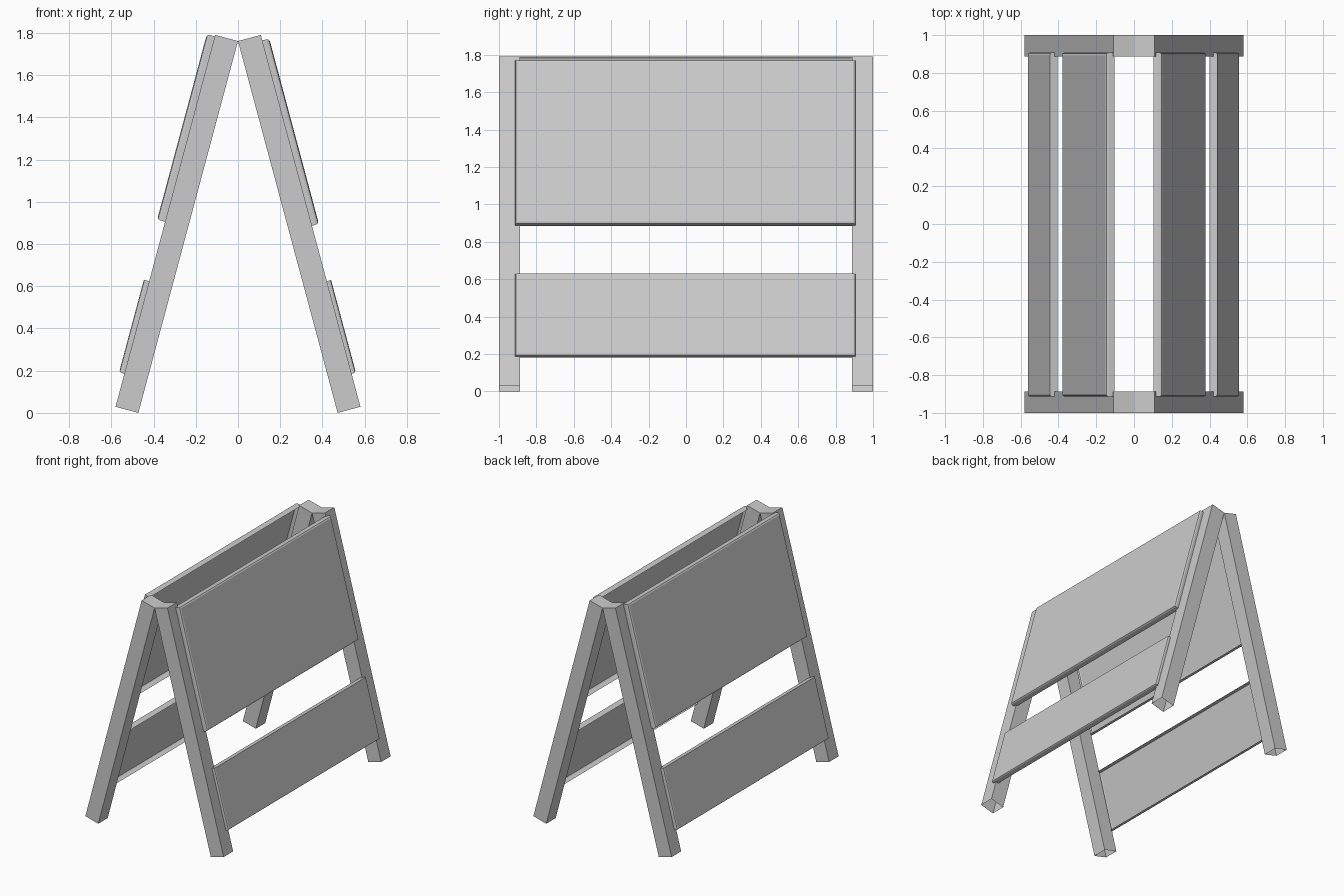
import bpy, bmesh, math
from mathutils import Vector

if "Cube" in bpy.data.objects:
    bpy.data.objects.remove(bpy.data.objects["Cube"])

A = math.radians(15)              # lean of each frame
S, C = math.sin(A), math.cos(A)
W, L = 0.112, 1.824               # leg width and length
TOP_X, TOP_Z = W * C, L * C + W * S   # outer top corner of a leg


def slanted_box(name, side, v, y, u, open_side, chamfer=0.0, bevel_top=True):
    """Open box in the leaning frame: v = outward from leg face, u = down the leg."""
    bm = bmesh.new()
    bmesh.ops.create_cube(bm, size=1)
    bmesh.ops.recalc_face_normals(bm, faces=bm.faces)
    hidden = [f for f in bm.faces if f.normal.dot(Vector(open_side)) > 0.9]
    for p in bm.verts:
        p.co = Vector((v[p.co.x > 0], y[p.co.y > 0], u[p.co.z > 0]))
    bmesh.ops.delete(bm, geom=hidden, context='FACES_ONLY')
    if chamfer:
        edges = [e for e in bm.edges
                 if all(abs(p.co.x - v[1]) < 1e-6 for p in e.verts)
                 and (bevel_top or not all(abs(p.co.z - u[0]) < 1e-6 for p in e.verts))]
        bmesh.ops.bevel(bm, geom=edges, offset=chamfer, segments=2,
                        profile=0.5, affect='EDGES')
    for p in bm.verts:
        a, b, c = p.co
        p.co = Vector((side * (TOP_X + c * S + a * C), b, TOP_Z - c * C + a * S))
    # u runs downward, so the right side is mirrored and needs its faces turned
    if side > 0:
        bmesh.ops.reverse_faces(bm, faces=bm.faces)
    me = bpy.data.meshes.new(name)
    bm.to_mesh(me)
    bm.free()
    ob = bpy.data.objects.new(name, me)
    bpy.context.collection.objects.link(ob)
    return ob


FOOT, BACK = (0, 0, 1), (-1, 0, 0)    # open foot of legs, open back of boards
PANEL_Y = (-0.913, 0.907)
for side, label, shift, out in ((1, "right", 0.020, 0.0), (-1, "left", 0.0, 0.005)):
    # legs
    slanted_box(f"{label}_front_leg", side, (-W, 0), (-1, -0.887), (0, L), FOOT)
    slanted_box(f"{label}_back_leg", side, (-W, 0), (0.887, 1), (0, L), FOOT)
    # large sign board
    slanted_box(f"{label}_upper_board", side, (-0.012 + out, 0.034 + out), PANEL_Y,
                (0.007 + shift, 0.916 + shift), BACK, 0.014)
    # lower board, square along its top edge
    slanted_box(f"{label}_lower_board", side, (-0.021 + out, 0.021 + out), PANEL_Y,
                (1.208, 1.662), BACK, 0.011, bevel_top=False)
